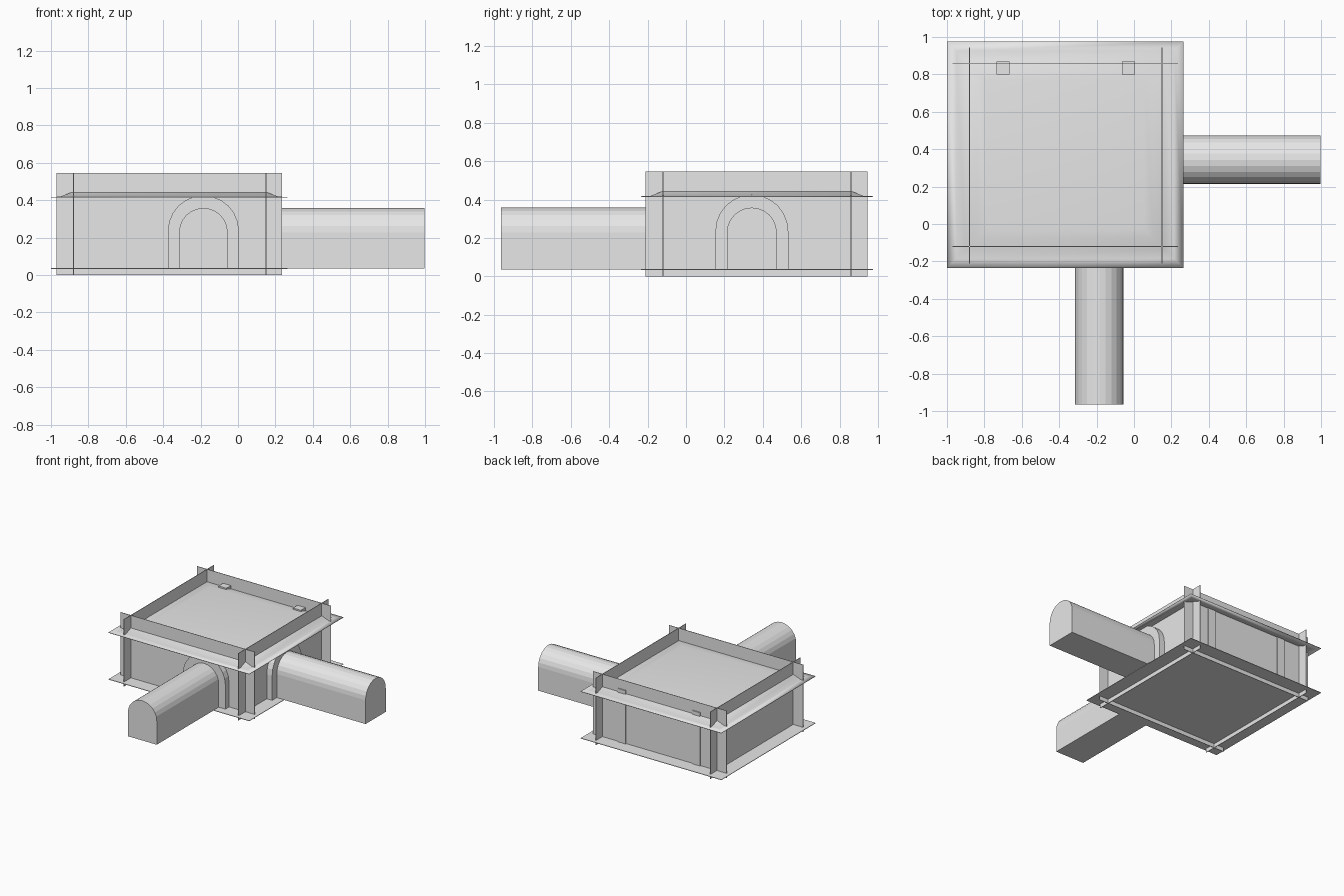
import bpy, bmesh, math
from mathutils import Matrix

cube = bpy.data.objects.get("Cube")
if cube:
    bpy.data.objects.remove(cube, do_unlink=True)

stone = bpy.data.materials.new("stone_grey")
stone.use_nodes = True
GREY = (0.8, 0.8, 0.8, 1)
stone.diffuse_color = GREY
stone.node_tree.nodes["Principled BSDF"].inputs["Base Color"].default_value = GREY

THIN = 0.004
FLOOR_Z = 0.035
X0, X1, Y0, Y1 = -1.0, 0.265, -0.235, 0.975       # floor and ceiling extent
WEST, EAST, SOUTH, NORTH = -0.88, 0.15, -0.12, 0.86  # wall planes


def finish(bm, name):
    bmesh.ops.recalc_face_normals(bm, faces=bm.faces)
    mesh = bpy.data.meshes.new(name)
    bm.to_mesh(mesh)
    bm.free()
    mesh.materials.append(stone)
    obj = bpy.data.objects.new(name, mesh)
    bpy.context.collection.objects.link(obj)
    return obj


def box(name, lo, hi):
    bm = bmesh.new()
    bmesh.ops.create_cube(bm, size=1)
    for v in bm.verts:
        v.co = [a + (b - a) * (c + 0.5) for a, b, c in zip(lo, hi, v.co)]
    return finish(bm, name)


def arch_points(radius, spring, steps=12):
    arc = [math.pi * i / steps for i in range(steps + 1)]
    return ([(radius, FLOOR_Z)] +
            [(radius * math.cos(a), spring + radius * math.sin(a)) for a in arc] +
            [(-radius, FLOOR_Z)])


# Arch shapes run along -y from the wall, then are turned and moved into place
def tunnel(name, length, place):
    bm = bmesh.new()
    face = bm.faces.new([bm.verts.new((x, 0, z)) for x, z in arch_points(0.13, 0.228)])
    out = bmesh.ops.extrude_face_region(bm, geom=[face], use_keep_orig=True)
    for v in out["geom"]:
        if isinstance(v, bmesh.types.BMVert):
            v.co.y -= length
    bm.transform(place)
    return finish(bm, name)


def door_frame(name, place):
    bm = bmesh.new()
    inner, outer = arch_points(0.122, 0.235), arch_points(0.19, 0.235)
    rings = [[bm.verts.new((x, y, z)) for x, z in pts]
             for pts, y in ((inner, -0.05), (outer, -0.05), (outer, 0.05), (inner, 0.05))]
    for k in range(4):
        a, b = rings[k], rings[(k + 1) % 4]
        for i in range(len(a) - 1):
            bm.faces.new((a[i], a[i + 1], b[i + 1], b[i]))
    for end in (0, -1):
        bm.faces.new([r[end] for r in rings])
    bm.transform(place)
    return finish(bm, name)


# Floor slab
box("floor", (X0, Y0, FLOOR_Z - THIN / 2), (X1, Y1, FLOOR_Z + THIN / 2))

# Crossing wall panels, running past one another at the corners
for name, y in (("front_wall", SOUTH), ("back_wall", NORTH)):
    box(name, (-0.97, y - THIN / 2, 0), (0.235, y + THIN / 2, 0.545))
for name, x in (("left_wall", EAST), ("right_wall", WEST)):
    box(name, (x - THIN / 2, -0.21, 0), (x + THIN / 2, 0.945, 0.545))

# Ceiling with a raised middle, sloping down to its rim
bm = bmesh.new()
loops = []
for inset, z in ((0, 0.417), (0.05, 0.419), (0.1, 0.438), (0.16, 0.457), (0.21, 0.463)):
    a, b, c, d = X0 + inset, X1 - inset, Y0 + inset, Y1 - inset
    loops.append([bm.verts.new((x, y, z)) for x, y in ((a, c), (b, c), (b, d), (a, d))])
for lower, upper in zip(loops, loops[1:]):
    for i in range(4):
        j = (i + 1) % 4
        bm.faces.new((lower[i], lower[j], upper[j], upper[i]))
bm.faces.new(loops[-1])
ceiling = finish(bm, "ceiling")
ceiling.data.shade_smooth()
solid = ceiling.modifiers.new("thickness", "SOLIDIFY")
solid.thickness = THIN

# Back pillars, just piercing the ceiling and the back wall
for i, x in enumerate((-0.70, -0.03)):
    box(f"pillar_{i + 1}", (x - 0.035, 0.80, FLOOR_Z), (x + 0.035, 0.87, 0.47))

# Two doorways, each with a closed vaulted tunnel
front = Matrix.Translation((-0.185, SOUTH, 0))
side = Matrix.Translation((EAST, 0.343, 0)) @ Matrix.Rotation(math.pi / 2, 4, "Z")
for label, place, length in (("front", front, 0.845), ("side", side, 0.848)):
    tunnel(label + "_tunnel", length, place)
    door_frame(label + "_door_frame", place)
